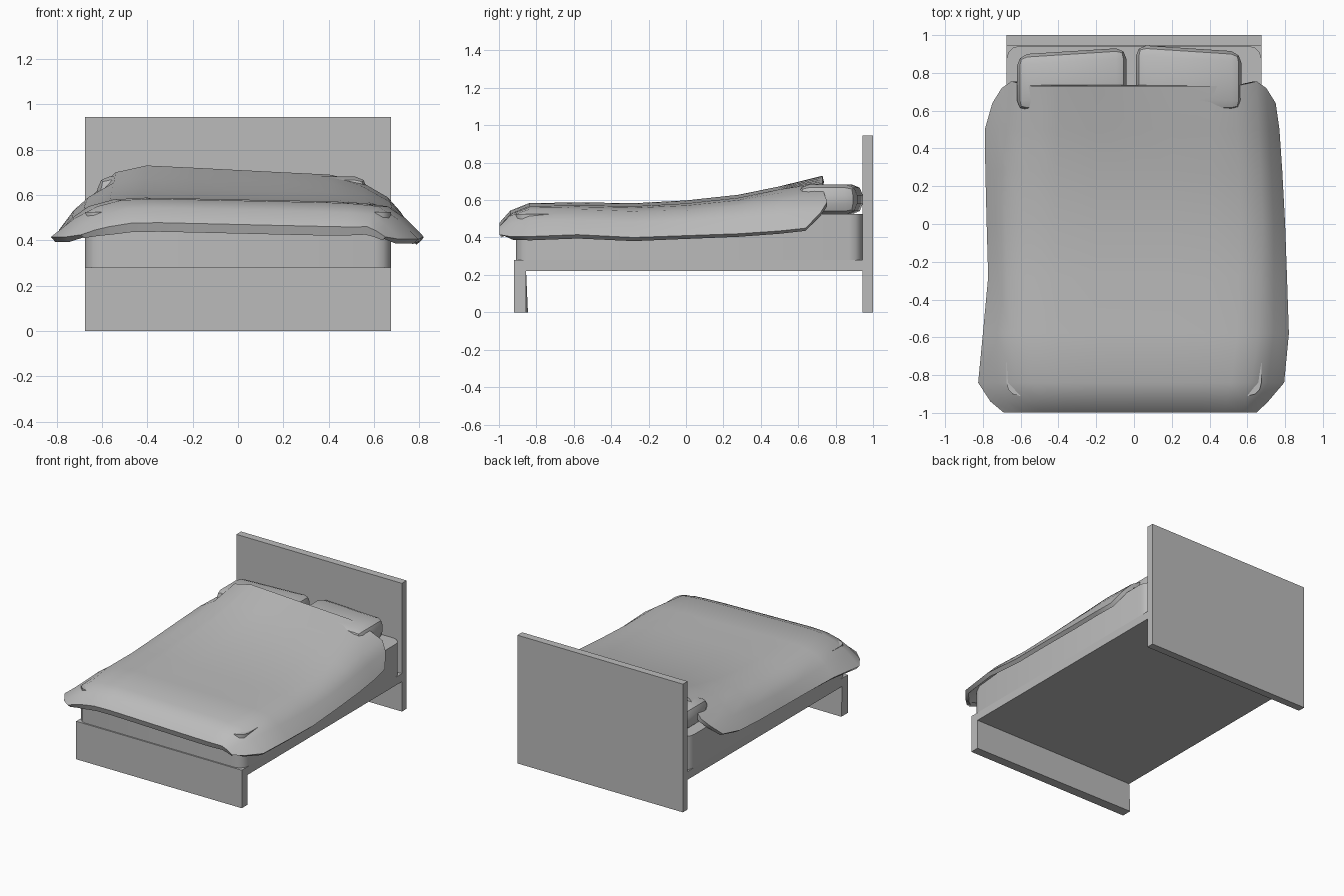
import bpy
import bmesh
import math
from mathutils import Vector

cube = bpy.data.objects.get("Cube")
if cube:
    bpy.data.objects.remove(cube, do_unlink=True)

# Single grey finish
grey = bpy.data.materials.new("plain grey")
grey.use_nodes = True
colour = (0.5, 0.5, 0.5, 1)
grey.diffuse_color = colour
grey.node_tree.nodes["Principled BSDF"].inputs["Base Color"].default_value = colour


def add_object(name, bm):
    mesh = bpy.data.meshes.new(name)
    bm.to_mesh(mesh)
    bm.free()
    mesh.materials.append(grey)
    obj = bpy.data.objects.new(name, mesh)
    bpy.context.collection.objects.link(obj)
    return obj


def box(lo, hi):
    bm = bmesh.new()
    bmesh.ops.create_cube(bm, size=1)
    for v in bm.verts:
        v.co = Vector([(a + b) / 2 + c * (b - a) for a, b, c in zip(lo, hi, v.co)])
    return bm


def smooth(obj, degrees):
    bpy.ops.object.select_all(action="DESELECT")
    obj.select_set(True)
    bpy.context.view_layer.objects.active = obj
    for mod in list(obj.modifiers):
        bpy.ops.object.modifier_apply(modifier=mod.name)
    bpy.ops.object.shade_smooth_by_angle(angle=math.radians(degrees))


# Frame: headboard, base slab and foot panel
half = 0.675
add_object("headboard", box((-half, 0.945, 0), (half, 1, 0.945)))
add_object("base_slab", box((-half, -0.92, 0.22), (half, 0.945, 0.28)))
foot = box((-half, -0.92, 0), (half, -0.855, 0.22))
for v in foot.verts:
    if v.co.x < 0 and v.co.y > -0.9 and v.co.z < 0.1:
        v.co.y += 0.01
add_object("foot_panel", foot)

# Mattress with rounded upright corners
bm = box((-half, -0.91, 0.28), (half, 0.943, 0.525))
upright = [e for e in bm.edges if abs(e.verts[0].co.z - e.verts[1].co.z) > 0.1]
bmesh.ops.bevel(bm, geom=upright, offset=0.07, segments=3, profile=0.5, affect="EDGES")
smooth(add_object("mattress", bm), 40)


# Pillows: chamfered blocks whose outer back corner is pulled in
def pillow(name, x0, x1, y1, outer):
    bm = box((x0, 0.6, 0.525), (x1, y1, 0.682))
    bmesh.ops.bevel(bm, geom=bm.edges[:], offset=0.055, segments=2,
                    profile=0.5, affect="EDGES")
    for v in bm.verts:
        across = (v.co.x - x0) / (x1 - x0)
        if outer < 0:
            across = 1 - across
        if v.co.y > 0.75:
            v.co.y -= 0.04 * across ** 3
    smooth(add_object(name, bm), 35)


pillow("right_pillow", -0.62, -0.04, 0.93, -1)
pillow("left_pillow", 0.01, 0.57, 0.945, 1)

# Duvet stations, head to foot:
# y, right edge x, left edge x, edge z, shoulder x, shoulder z, top z
stations = [
    (0.73, -0.75, 0.75, 0.45, 0.65, 0.59, 0.71),
    (0.50, -0.79, 0.77, 0.435, 0.66, 0.59, 0.665),
    (0.28, -0.787, 0.785, 0.42, 0.67, 0.57, 0.62),
    (0.00, -0.78, 0.80, 0.41, 0.68, 0.545, 0.59),
    (-0.28, -0.772, 0.81, 0.40, 0.67, 0.54, 0.575),
    (-0.58, -0.80, 0.82, 0.415, 0.66, 0.55, 0.58),
    (-0.84, -0.825, 0.795, 0.405, 0.62, 0.55, 0.575),
    (-0.94, -0.76, 0.71, 0.405, 0.59, 0.515, 0.535),
    (-0.998, -0.69, 0.65, 0.415, 0.57, 0.46, 0.47),
    (-0.985, -0.68, 0.64, 0.40, 0.56, 0.425, 0.43),
]


def half_section(edge_x, edge_z, shoulder_x, shoulder_z, top_z, lift):
    side = math.copysign(1, edge_x)
    shoulder = side * shoulder_x
    return [
        (edge_x, edge_z),
        ((edge_x + shoulder) / 2, edge_z + 0.6 * (shoulder_z - edge_z)),
        (shoulder, shoulder_z),
        (shoulder * 0.83, top_z - 0.25 * (top_z - shoulder_z) + lift),
        (shoulder * 0.62, top_z + lift),
        (shoulder * 0.3, top_z + lift / 2),
    ]


bm = bmesh.new()
rows = []
for i, (y, right_x, left_x, edge_z, sx, sz, tz) in enumerate(stations):
    slope = 0.02 if i == 0 else 0.008
    right = half_section(right_x, edge_z + 0.01, sx, sz, tz, slope)
    left = half_section(left_x, edge_z, sx, sz, tz, -slope)
    points = right + [(0, tz)] + left[::-1]
    row = []
    for j, (x, z) in enumerate(points):
        from_edge = min(j, len(points) - 1 - j)
        shift = 0
        if i == 0:      # hem corners fall back towards the foot
            shift = {0: -0.09, 1: -0.01, 2: 0.025}.get(from_edge, 0)
        row.append(bm.verts.new((x, y + shift, z)))
    rows.append(row)
for a, b in zip(rows, rows[1:]):
    for j in range(len(a) - 1):
        bm.faces.new((a[j], b[j], b[j + 1], a[j + 1]))
duvet = add_object("duvet", bm)
shell = duvet.modifiers.new("thickness", "SOLIDIFY")
shell.thickness = 0.03
shell.offset = -1
smooth(duvet, 45)
